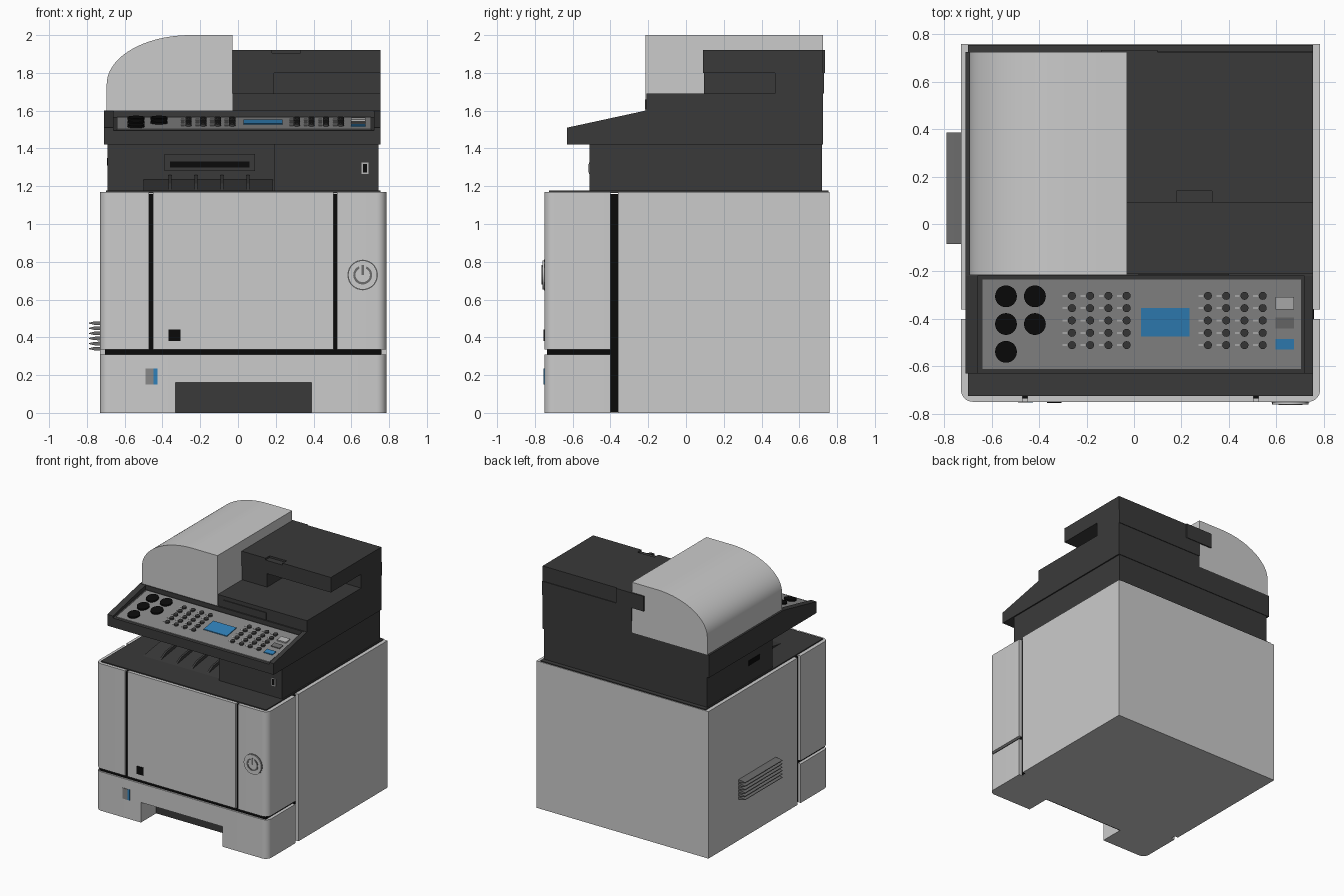
import bpy, bmesh, math
from mathutils import Matrix

if "Cube" in bpy.data.objects:
    bpy.data.objects.remove(bpy.data.objects["Cube"])


def material(name, *rgb):
    m = bpy.data.materials.new(name)
    m.use_nodes = True
    m.diffuse_color = (*rgb, 1)
    m.node_tree.nodes["Principled BSDF"].inputs["Base Color"].default_value = (*rgb, 1)
    return m


LIGHT = material("light_grey", .6, .6, .6)
DARK = material("charcoal", .042, .042, .042)
BLACK = material("black", .003, .003, .003)
PANEL = material("panel_grey", .25, .25, .25)
MID = material("mid_grey", .15, .15, .15)
KEY = material("pale_key", .46, .46, .46)
BLUE = material("blue", .03, .22, .49)

ORDER = {"x": lambda a, b, t: (t, a, b),
         "y": lambda a, b, t: (a, t, b),
         "z": lambda a, b, t: (a, b, t)}


def prism(name, axis, pts, lo, hi, mat, smooth=False):
    """Extrude a closed outline along an axis."""
    bm = bmesh.new()
    place = ORDER[axis]
    face = bm.faces.new([bm.verts.new(place(a, b, lo)) for a, b in pts])
    ext = bmesh.ops.extrude_face_region(bm, geom=[face])
    top = [v for v in ext["geom"] if isinstance(v, bmesh.types.BMVert)]
    step = place(0, 0, hi - lo)
    bmesh.ops.translate(bm, verts=top, vec=step)
    bmesh.ops.recalc_face_normals(bm, faces=bm.faces)
    me = bpy.data.meshes.new(name)
    bm.to_mesh(me)
    bm.free()
    ob = bpy.data.objects.new(name, me)
    bpy.context.collection.objects.link(ob)
    me.materials.append(mat)
    if smooth:
        bpy.ops.object.select_all(action="DESELECT")
        ob.select_set(True)
        bpy.context.view_layer.objects.active = ob
        bpy.ops.object.shade_smooth_by_angle(angle=math.radians(35))
    return ob


def box(name, x, y, z, mat):
    return prism(name, "z", [(x[0], y[0]), (x[1], y[0]), (x[1], y[1]), (x[0], y[1])], *z, mat)


def arc(cx, cy, rx, ry, a0, a1, n):
    return [(cx + rx * math.cos(math.radians(a0 + (a1 - a0) * i / n)),
             cy + ry * math.sin(math.radians(a0 + (a1 - a0) * i / n))) for i in range(n + 1)]


def circle(cx, cy, r, n=24):
    return arc(cx, cy, r, r, 0, 360, n)[:-1]


# Cabinet: rear shell and black core that shows in the seams
L, R, F, B, SEAM, R0 = -.73, .785, -.75, .76, -.4, .05
box("rear_shell", (L, R), (-.36, B), (0, 1.17), LIGHT)
box("seam_core", (L + .025, R - .025), (F + .014, -.3), (.17, 1.16), BLACK)
box("lower_seam_core", (L + .025, R - .025), (-.55, -.3), (.004, .17), BLACK)
box("base_plate", (L + .03, R - .03), (-.55, -.3), (0, .004), LIGHT)

left_round = arc(L + R0, F + R0, R0, R0, 180, 270, 8)
right_round = arc(R - R0, F + R0, R0, R0, 270, 360, 8)


def left_piece(name, x1, z):
    prism(name, "z", left_round + [(x1, F), (x1, SEAM), (L, SEAM)], *z, LIGHT, True)


def right_piece(name, x0, z):
    prism(name, "z", [(x0, F)] + right_round + [(R, SEAM), (x0, SEAM)], *z, LIGHT, True)


# Front doors above, paper drawer with a finger opening below
left_piece("left_front_cover", -.47, (.335, 1.17))
box("front_door", (-.45, .505), (F, SEAM), (.335, 1.17), LIGHT)
right_piece("right_front_cover", .525, (.335, 1.17))
left_piece("drawer_left", -.33, (0, .31))
right_piece("drawer_right", .39, (0, .31))
box("drawer_bridge", (-.33, .39), (F, SEAM), (.16, .31), LIGHT)
box("drawer_recess_back", (-.33, .39), (-.558, -.548), (0, .16), DARK)

# Front details
box("door_latch", (-.367, -.305), (F - .005, F), (.38, .442), BLACK)
box("paper_gauge", (-.49, -.447), (F - .004, F), (.15, .235), PANEL)
box("paper_gauge_level", (-.447, -.426), (F - .004, F), (.15, .235), BLUE)
PX, PZ = .66, .73
prism("power_button_rim", "y", circle(PX, PZ, .081, 40), F - .003, F, MID)
prism("power_button", "y", circle(PX, PZ, .077, 40), F - .011, F, LIGHT, True)
prism("power_ring", "y", arc(PX, PZ, .05, .05, 115, 425, 28) + arc(PX, PZ, .038, .038, 425, 115, 28),
      F - .014, F - .01, MID)
box("power_bar", (PX - .006, PX + .006), (F - .014, F - .01), (PZ, PZ + .052), MID)

# Side vent fins
for i in range(6):
    z = .34 + i * .027
    prism("vent_fin", "y", [(L, z - .01), (-.76, z - .009), (-.79, z - .002),
                            (-.79, z + .002), (-.76, z + .009), (L, z + .01)], -.085, .385, MID)

# Output tray with ramp and ribs
box("tray_deck", (-.70, .755), (-.725, .755), (1.165, 1.178), DARK)
prism("tray_ramp", "x", [(-.5, 1.175), (-.1, 1.235), (-.1, 1.175)], -.5, .185, DARK)
for x in (-.36, -.222, -.085, .053):
    prism("tray_rib", "x", [(-.47, 1.175), (-.4, 1.215), (-.1, 1.26), (-.1, 1.175)],
          x - .008, x + .008, DARK)

# Upper housing around the open tray
prism("upper_housing", "z", [(-.69, -.1), (.19, -.1), (.19, -.51), (.745, -.51), (.745, .72), (-.69, .72)],
      1.175, 1.42, DARK)
box("paper_exit_frame", (-.39, .09), (-.115, -.1), (1.28, 1.37), DARK)
box("paper_exit_slot", (-.36, .06), (-.118, -.114), (1.3, 1.33), BLACK)
box("side_grip", (-.694, -.69), (.06, .2), (1.31, 1.35), BLACK)
box("usb_frame", (.655, .69), (-.514, -.51), (1.265, 1.325), KEY)
box("usb_slot", (.662, .683), (-.517, -.513), (1.272, 1.318), BLACK)

# Scanner base with sunken sloping console
prism("scanner_base", "x", [(-.63, 1.42), (-.63, 1.494), (-.22, 1.564), (-.22, 1.6), (.725, 1.6), (.725, 1.42)],
      -.71, .755, DARK)
for lo, hi in ((-.71, -.66), (.72, .755)):
    prism("console_rail", "x", [(-.63, 1.42), (-.63, 1.51), (-.215, 1.6), (-.215, 1.42)], lo, hi, DARK)

SLOPE = .17


def on_console(ob):
    """Shear a flat part onto the sloping console."""
    shear = Matrix.Identity(4)
    shear[2][1] = SLOPE
    shear[2][3] = 1.5 + .61 * SLOPE
    ob.data.transform(shear)


def plate(name, x, y, h, mat):
    on_console(box(name, x, y, (-.008, h), mat))


def button(name, x, y, r, h, mat, n):
    on_console(prism(name, "z", circle(x, y, r, n), 0, h, mat, True))


plate("console_panel", (-.64, .705), (-.612, -.235), .003, PANEL)
plate("screen", (.03, .235), (-.475, -.355), .009, BLUE)
plate("pale_key", (.597, .675), (-.36, -.308), .012, KEY)
plate("grey_key", (.597, .675), (-.44, -.395), .009, MID)
plate("blue_key", (.597, .675), (-.53, -.485), .009, BLUE)
for x, rows in ((-.54, 3), (-.418, 2)):
    for i in range(rows):
        button("round_button", x, -.305 - i * .117, .046, .014, BLACK, 28)
for start in (-.262, .312):
    for col in range(4):
        for row in range(5):
            x, y = start + col * .077, -.303 - row * .052
            button("small_button", x, y, .017, .014, DARK, 12)
            plate("button_mark", (x - .04, x - .02), (y - .004, y + .004), .005, KEY)

# Scanner lid and document feeder
box("scanner_lid", (-.03, .755), (-.21, .725), (1.6, 1.69), DARK)
box("lid_grip", (.02, .4), (-.216, -.21), (1.605, 1.66), DARK)
box("feeder_side_block", (-.03, .19), (.095, .47), (1.69, 1.8), DARK)
box("feeder_back_block", (-.03, .755), (.47, .73), (1.69, 1.8), DARK)
box("feeder_tray", (-.03, .755), (.09, .725), (1.8, 1.905), DARK)
prism("feeder_tray_top", "z", [(-.03, .09), (.18, .09), (.18, .14), (.33, .14), (.33, .09), (.755, .09),
                               (.755, .725), (-.03, .725)], 1.905, 1.92, DARK)
box("feeder_back_tab", (-.14, .1), (.6, .735), (1.8, 1.92), DARK)

# Rounded feeder cover
prism("feeder_cover", "y", [(-.03, 1.6), (-.03, 2)] + arc(-.25, 1.74, .445, .26, 90, 180, 24) + [(-.695, 1.6)],
      -.215, .725, LIGHT, True)
